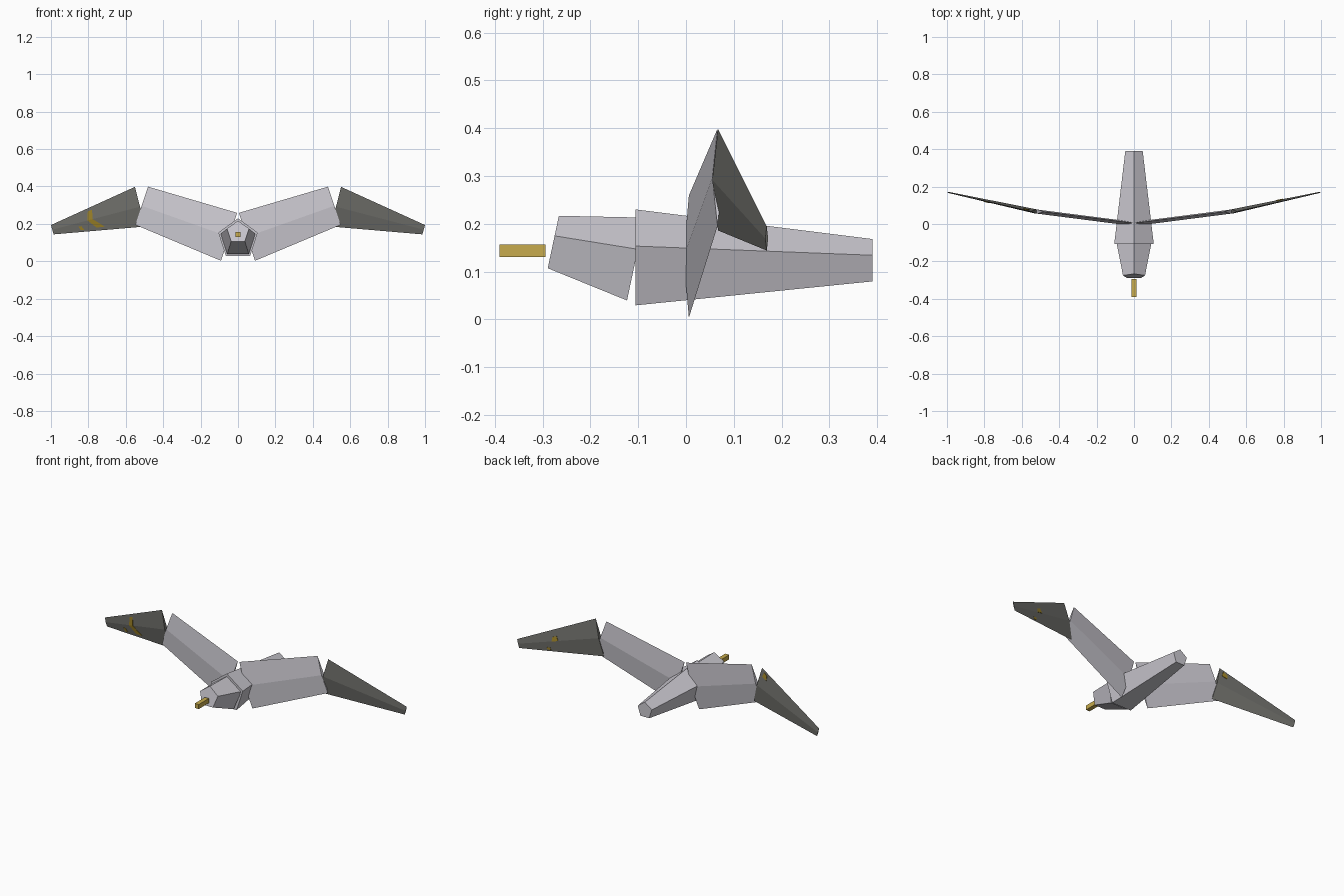
import bpy, bmesh, math
from mathutils import Vector

if "Cube" in bpy.data.objects:
    bpy.data.objects.remove(bpy.data.objects["Cube"])


def material(name, rgb):
    m = bpy.data.materials.new(name)
    m.diffuse_color = (*rgb, 1)
    m.use_nodes = True
    m.node_tree.nodes["Principled BSDF"].inputs["Base Color"].default_value = m.diffuse_color
    return m


GREY = material("pale_grey", (0.60, 0.585, 0.635))
DARK = material("dark_grey", (0.155, 0.155, 0.142))
GOLD = material("beak_gold", (0.57, 0.41, 0.075))
FLECK = material("fleck_gold", (0.33, 0.22, 0.02))


def loft(name, mat, ring_a, ring_b):
    """Closed flat-shaded solid between two rings of equal length."""
    bm = bmesh.new()
    a = [bm.verts.new(p) for p in ring_a]
    b = [bm.verts.new(p) for p in ring_b]
    n = len(a)
    bm.faces.new(a)
    bm.faces.new(b)
    for i in range(n):
        j = (i + 1) % n
        bm.faces.new((a[i], a[j], b[j], b[i]))
    bmesh.ops.recalc_face_normals(bm, faces=bm.faces)
    mesh = bpy.data.meshes.new(name)
    bm.to_mesh(mesh)
    bm.free()
    mesh.materials.append(mat)
    ob = bpy.data.objects.new(name, mesh)
    bpy.context.collection.objects.link(ob)
    return ob


def pentagon(y, z, r, tilt=0):
    """Five-sided ring, point up, leaning back by tilt."""
    ring = []
    for i in range(5):
        a = math.tau * i / 5
        h = r * math.cos(a)
        ring.append((r * math.sin(a), y + h * math.sin(tilt), z + h * math.cos(tilt)))
    return ring


# Body and head: tapered five-sided prisms
loft("body", GREY, pentagon(-0.106, 0.119, 0.111), pentagon(0.39, 0.119, 0.049))
lean = math.radians(12)
loft("head", GREY, pentagon(-0.107, 0.117, 0.098, lean), pentagon(-0.279, 0.156, 0.062, lean))

# Beak: small box
square = [(-0.013, 0.13), (0.013, 0.13), (0.013, 0.157), (-0.013, 0.157)]
loft("beak", GOLD, [(x, -0.39, z) for x, z in square], [(x, -0.294, z) for x, z in square])

# Wing sections: centre, half-chord vector, half-thickness
INNER = [((0.048, 0.006, 0.131), (-0.043, 0, 0.128), 0.011),
         ((0.515, 0.066, 0.297), (-0.034, 0, 0.102), 0.011)]
OUTER = [((0.524, 0.067, 0.292), (0.027, 0, 0.106), 0.012),
         ((0.993, 0.169, 0.169), (0.007, 0, 0.025), 0.003)]


def wing_point(part, side, t, v, face):
    """Point on the wing: t along span, v across chord, face -1 front / 1 back."""
    (c0, u0, h0), (c1, u1, h1) = part
    p = Vector(c0).lerp(Vector(c1), t) + v * Vector(u0).lerp(Vector(u1), t)
    p.y += face * (1 - abs(v)) * (h0 + (h1 - h0) * t)
    p.x *= side
    return p


def diamond(part, side, t):
    return [wing_point(part, side, t, v, f) for v, f in ((1, 0), (0, -1), (-1, 0), (0, 1))]


for side, label in ((1, "right"), (-1, "left")):
    for part, name, mat in ((INNER, "inner_wing", GREY), (OUTER, "outer_wing", DARK)):
        loft(f"{label}_{name}", mat, diamond(part, side, 0), diamond(part, side, 1))


# Gold flecks: thin plates lying on the outer wings
def fleck(side, face, corners):
    ring = [wing_point(OUTER, side, t, v, face) for t, v in corners]
    off = Vector((0, face * 0.0025, 0))
    loft("wing_fleck", FLECK, ring, [p + off for p in ring])


upper = [(0.54, 0.0), (0.60, 0.0), (0.57, 0.75), (0.52, 0.75)]
lower = [(0.54, 0.0), (0.60, 0.0), (0.44, -0.75), (0.51, -0.72)]
speck = [(0.68, -0.4), (0.71, -0.4), (0.70, -0.8), (0.66, -0.8)]
fleck(-1, -1, upper)
fleck(-1, -1, [(0.54, 0), (0.60, 0), (0.52, -0.75), (0.43, -0.75)])
fleck(-1, -1, speck)
fleck(1, 1, [(0.50, 0.0), (0.58, 0.0), (0.56, 0.4), (0.51, 0.4)])
fleck(1, 1, [(0.62, -0.6), (0.66, -0.6), (0.66, -0.85), (0.62, -0.85)])
fleck(-1, 1, [(0.04, 0.6), (0.11, 0.6), (0.10, 0.85), (0.05, 0.9)])
